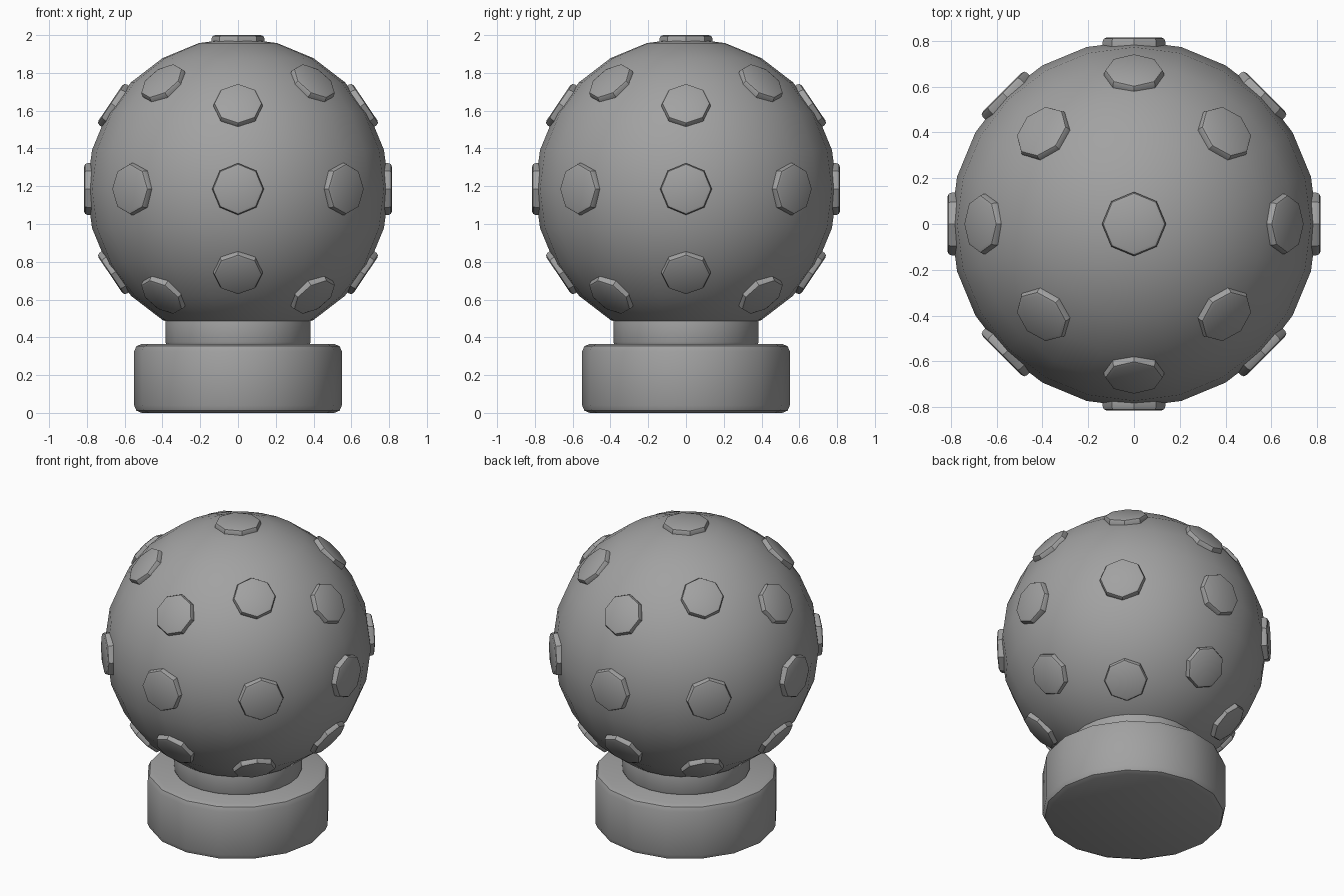
import bpy
import math
from mathutils import Vector

if "Cube" in bpy.data.objects:
    bpy.data.objects.remove(bpy.data.objects["Cube"])

CENTER = Vector((0, 0, 1.185))
RADIUS = 0.80

grey = bpy.data.materials.new("mid_grey")
grey.diffuse_color = (0.36, 0.36, 0.36, 1)
grey.use_nodes = True
grey.node_tree.nodes["Principled BSDF"].inputs["Base Color"].default_value = grey.diffuse_color


def finish(obj, name, angle=40):
    obj.name = name
    obj.data.materials.append(grey)
    bpy.ops.object.shade_smooth_by_angle(angle=math.radians(angle))


def cylinder(name, radius, z0, z1, sides, bevel, segments=2):
    bpy.ops.mesh.primitive_cylinder_add(vertices=sides, radius=radius, depth=z1 - z0,
                                        location=(0, 0, (z0 + z1) / 2))
    obj = bpy.context.object
    mod = obj.modifiers.new("rounded_rim", 'BEVEL')
    mod.width = bevel
    mod.segments = segments
    mod.limit_method = 'ANGLE'
    mod.angle_limit = math.radians(50)
    bpy.ops.object.modifier_apply(modifier=mod.name)
    finish(obj, name)
    return obj


def stud(azimuth, elevation, radius):
    """Eight-sided button set into the ball, facing outward."""
    a, e = math.radians(azimuth), math.radians(elevation)
    d = Vector((math.cos(e) * math.cos(a), math.cos(e) * math.sin(a), math.sin(e)))
    obj = cylinder("stud", radius, -0.04, 0.04, 8, 0.018)
    obj.location = CENTER + d * (0.815 - 0.04)
    obj.rotation_euler = (0, math.pi / 2 - e, a)


# Pedestal: wide base and short neck
cylinder("base", 0.55, 0.0, 0.365, 16, 0.04)
cylinder("neck", 0.385, 0.36, 0.53, 24, 0.015)

# Ball
bpy.ops.mesh.primitive_uv_sphere_add(segments=24, ring_count=12, radius=RADIUS,
                                     location=CENTER)
finish(bpy.context.object, "ball")

# Studs: crown, equator, and alternating upper and lower rows
stud(0, 90, 0.14)
for i in range(8):
    azimuth = 45 * i
    stud(azimuth, 0, 0.137)
    tilt = 45 if i % 2 else 34
    for sign in (1, -1):
        stud(azimuth, sign * tilt, 0.13)
